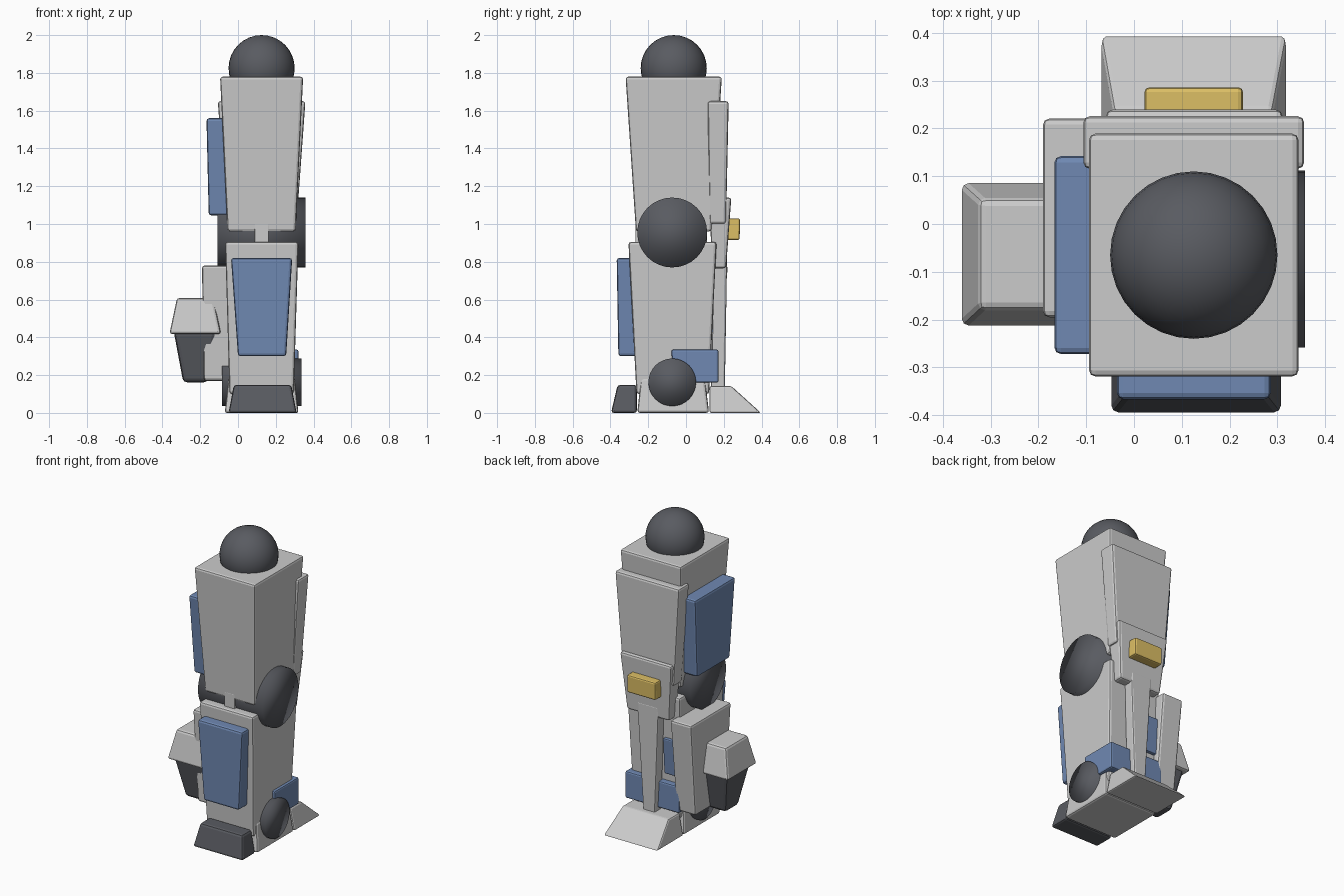
import bpy, math


def material(name, color):
    m = bpy.data.materials.new(name)
    m.diffuse_color = (*color, 1)
    return m


DARK = material("dark_metal", (0.10, 0.105, 0.12))
BLUE = material("blue_armor", (0.16, 0.25, 0.45))
GOLD = material("gold_trim", (0.72, 0.52, 0.13))


def finish(ob, name, mat):
    ob.name = name
    if mat:
        ob.data.materials.append(mat)
    return ob


def tapered_box(name, bottom, top, z0, z1, mat=None, bevel=0.014):
    """Box between two rectangles (x0, x1, y0, y1) at heights z0 and z1."""
    verts = []
    for (x0, x1, y0, y1), z in ((bottom, z0), (top, z1)):
        verts += [(x0, y0, z), (x1, y0, z), (x1, y1, z), (x0, y1, z)]
    faces = [(3, 2, 1, 0), (4, 5, 6, 7)]
    faces += [(i, (i + 1) % 4, (i + 1) % 4 + 4, i + 4) for i in range(4)]
    me = bpy.data.meshes.new(name)
    me.from_pydata(verts, [], faces)
    ob = bpy.data.objects.new(name, me)
    bpy.context.collection.objects.link(ob)
    b = ob.modifiers.new("Bevel", 'BEVEL')
    b.width = bevel
    b.segments = 2
    return finish(ob, name, mat)


def joint(name, x0, x1, y, z, radius):
    """Sideways joint drum with softly shaded caps."""
    bpy.ops.mesh.primitive_cylinder_add(
        vertices=32, radius=radius, depth=x1 - x0,
        location=((x0 + x1) / 2, y, z), rotation=(0, math.pi / 2, 0))
    bpy.ops.object.shade_smooth()
    return finish(bpy.context.object, name, DARK)


# Hip ball
bpy.ops.mesh.primitive_uv_sphere_add(segments=32, ring_count=16, radius=0.175,
                                     location=(0.125, -0.065, 1.825))
bpy.ops.object.shade_smooth()
finish(bpy.context.object, "hip_ball", DARK)

# Thigh with its rear and side armour
tapered_box("thigh", (-0.055, 0.305, -0.265, 0.135), (-0.095, 0.345, -0.32, 0.19), 0.96, 1.78)
tapered_box("thigh_rear_plate", (-0.06, 0.31, 0.125, 0.212), (-0.107, 0.357, 0.115, 0.226), 1.0, 1.65)
tapered_box("thigh_side_plate", (-0.155, -0.05, -0.235, 0.105), (-0.167, -0.065, -0.273, 0.143), 1.045, 1.56, BLUE)

# Knee: drum, link, rear guard and trim
joint("knee_joint", -0.108, 0.358, -0.073, 0.955, 0.185)
tapered_box("knee_link", (0.088, 0.162, -0.268, 0.11), (0.088, 0.162, -0.268, 0.11), 0.86, 1.0, None, 0.004)
tapered_box("knee_rear_guard", (-0.025, 0.28, 0.14, 0.212), (-0.06, 0.312, 0.12, 0.24), 0.765, 1.14)
tapered_box("knee_trim", (0.022, 0.228, 0.215, 0.284), (0.022, 0.228, 0.22, 0.286), 0.915, 1.03, GOLD, 0.01)

# Shin with its armour and rear strut
tapered_box("shin", (-0.045, 0.295, -0.262, 0.122), (-0.068, 0.32, -0.305, 0.162), 0.1, 0.905)
tapered_box("shin_front_plate", (0.0, 0.255, -0.358, -0.26), (-0.037, 0.287, -0.367, -0.28), 0.3, 0.82, BLUE)
tapered_box("shin_rear_plate", (-0.055, 0.05, 0.1, 0.155), (-0.06, 0.05, 0.1, 0.17), 0.385, 0.62, BLUE, 0.008)
tapered_box("shin_rear_strut", (0.085, 0.165, 0.13, 0.205), (0.047, 0.203, 0.15, 0.218), 0.095, 0.84, None, 0.01)

# Ankle: drum and blue guard
joint("ankle_joint", -0.085, 0.335, -0.073, 0.162, 0.126)
tapered_box("ankle_guard", (-0.07, 0.32, -0.065, 0.172), (-0.07, 0.32, -0.078, 0.172), 0.16, 0.335, BLUE, 0.01)

# Foot: toe, middle and heel
tapered_box("toe", (-0.05, 0.31, -0.397, -0.26), (-0.022, 0.282, -0.362, -0.26), 0.0, 0.148, DARK)
tapered_box("foot_middle", (-0.07, 0.32, -0.258, 0.122), (-0.05, 0.30, -0.238, 0.1), 0.0, 0.185)
tapered_box("heel", (-0.07, 0.32, 0.125, 0.397), (-0.042, 0.29, 0.125, 0.24), 0.0, 0.142, None, 0.01)

# Side thruster: mount, housing and nozzle
tapered_box("thruster_mount", (-0.18, -0.04, -0.16, 0.16), (-0.191, -0.04, -0.196, 0.222), 0.17, 0.78)
tapered_box("thruster_housing", (-0.363, -0.09, -0.215, 0.088), (-0.323, -0.13, -0.178, 0.052), 0.418, 0.608)
tapered_box("thruster_nozzle", (-0.29, -0.16, -0.13, 0.005), (-0.34, -0.115, -0.185, 0.06), 0.162, 0.43, DARK, 0.02)
